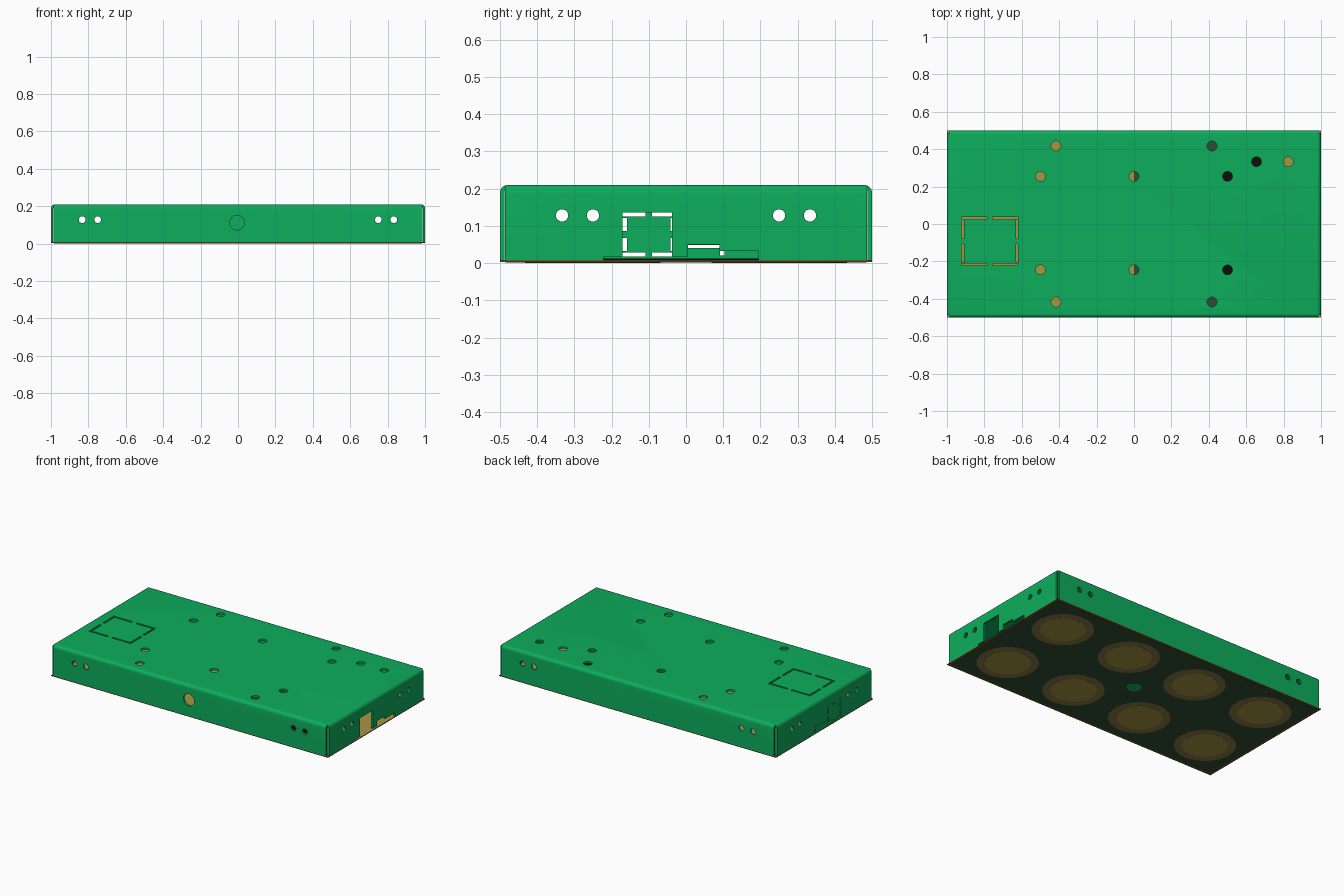
import bpy, bmesh, math
from mathutils import Matrix, Vector

if "Cube" in bpy.data.objects:
    bpy.data.objects.remove(bpy.data.objects["Cube"])


def material(name, rgb):
    m = bpy.data.materials.new(name)
    m.diffuse_color = (*rgb, 1)
    m.use_nodes = True
    m.node_tree.nodes["Principled BSDF"].inputs["Base Color"].default_value = m.diffuse_color
    return m


GREEN = material("green_paint", (0.004, 0.42, 0.107))
TAN = material("tan_board", (0.38, 0.30, 0.055))
RING = material("dull_tan", (0.24, 0.195, 0.055))
MASK = material("dark_green_mask", (0.030, 0.075, 0.035))
BROWN = material("brown_edge", (0.16, 0.09, 0.02))
BLACK = material("black", (0.004, 0.004, 0.004))


def add_box(bm, x, y, z):
    """Box given as (low, high) ranges."""
    c = [(a + b) / 2 for a, b in (x, y, z)]
    s = [b - a for a, b in (x, y, z)]
    bmesh.ops.create_cube(bm, size=1, matrix=Matrix.Translation(c) @ Matrix.Diagonal((*s, 1)))


def add_cyl(bm, centre, r, depth, axis='Z', sides=24):
    rot = {'X': Matrix.Rotation(math.pi / 2, 4, 'Y'),
           'Y': Matrix.Rotation(math.pi / 2, 4, 'X'),
           'Z': Matrix.Identity(4)}[axis]
    bmesh.ops.create_cone(bm, cap_ends=True, segments=sides, radius1=r, radius2=r,
                          depth=depth, matrix=Matrix.Translation(centre) @ rot)


def finish(bm, name, *mats):
    bmesh.ops.recalc_face_normals(bm, faces=bm.faces)
    me = bpy.data.meshes.new(name)
    bm.to_mesh(me)
    bm.free()
    for m in mats:
        me.materials.append(m)
    ob = bpy.data.objects.new(name, me)
    bpy.context.collection.objects.link(ob)
    return ob


def cut(ob, bm):
    """Subtract a cutter mesh from an object and discard the cutter."""
    cutter = finish(bm, "cutter")
    cutter.hide_render = True
    mod = ob.modifiers.new("cut", 'BOOLEAN')
    mod.operation, mod.solver, mod.object = 'DIFFERENCE', 'EXACT', cutter
    bpy.context.view_layer.objects.active = ob
    for m in [m.name for m in ob.modifiers]:
        bpy.ops.object.modifier_apply(modifier=m)
    bpy.data.objects.remove(cutter)


def slits(u, v, w=0.012, gap=0.03):
    """Rectangles of a knockout outline, each side broken in the middle."""
    um, vm = sum(u) / 2, sum(v) / 2
    out = []
    for a, b in ((u[0], um - gap / 2), (um + gap / 2, u[1])):
        out += [((a, b), (v[0], v[0] + w)), ((a, b), (v[1] - w, v[1]))]
    for a, b in ((v[0] + w + .004, vm - gap / 2), (vm + gap / 2, v[1] - w - .004)):
        out += [((u[0], u[0] + w), (a, b)), ((u[1] - w, u[1]), (a, b))]
    return out


# Folded sheet-metal cover: open box with rounded top edges
bm = bmesh.new()
add_box(bm, (-1, 1), (-.5, .5), (.008, .21))
bmesh.ops.delete(bm, geom=[f for f in bm.faces if f.normal.z < -.5], context='FACES')
top = [e for e in bm.edges if all(v.co.z > .2 for v in e.verts)]
bmesh.ops.bevel(bm, geom=top, offset=.022, segments=5, profile=.5, affect='EDGES')
cover = finish(bm, "cover", GREEN)
sol = cover.modifiers.new("thickness", 'SOLIDIFY')
sol.thickness, sol.offset, sol.use_even_offset = .012, -1, True

cb = bmesh.new()
# Top holes
for x, y in [(-.417, .417), (-.417, -.417), (.417, .417), (.417, -.417), (-.5, .255), (-.5, -.245),
             (0, .255), (0, -.245), (.5, .255), (.5, -.245), (.655, .333), (.825, .333)]:
    add_cyl(cb, (x, y, .2), .026, .1)
# Paired holes through opposite walls
for s in (-1, 1):
    for x in (-.833, -.75, .75, .833):
        add_cyl(cb, (x, s * .5, .128), .018, .1, 'Y')
    for y in (-.333, -.25, .25, .333):
        add_cyl(cb, (s, y, .128), .0165, .1, 'X')
    # Corner reliefs
    for t in (-1, 1):
        add_box(cb, sorted((s * .986, s * 1.1)), sorted((t * .486, t * .6)), (-.1, .3))
# Front round opening
add_cyl(cb, (-.005, -.5, .112), .039, .1, 'Y', 32)
# Knockout outlines in the top and the left wall
for u, v in slits((-.922, -.62), (-.222, .037)):
    add_box(cb, u, v, (.15, .25))
for u, v in slits((-.17, -.03), (.018, .136), .011, .018):
    add_box(cb, (-1.05, -.95), u, v)
for u, v in (((.0, .09), (.04, .049)), ((.092, .104), (.02, .033))):
    add_box(cb, (-1.05, -.95), u, v)
# Stepped connector opening in the right wall
outline = [(-.222, -.02), (-.222, .018), (-.17, .018), (-.17, .136), (-.037, .136), (-.037, .018),
           (.005, .018), (.005, .05), (.09, .05), (.09, .032), (.195, .032), (.195, -.02)]
face = cb.faces.new([cb.verts.new((.95, y, z)) for y, z in outline])
ext = bmesh.ops.extrude_face_region(cb, geom=[face], use_keep_orig=True)
bmesh.ops.translate(cb, vec=(.1, 0, 0), verts=[g for g in ext['geom'] if isinstance(g, bmesh.types.BMVert)])
cut(cover, cb)
cover.select_set(True)
bpy.ops.object.shade_smooth_by_angle(angle=math.radians(35))

# Bottom board: tan top, brown edge and underside
bm = bmesh.new()
add_box(bm, (-1, 1), (-.5, .5), (.0025, .008))
board = finish(bm, "bottom_board", TAN, BROWN)
for p in board.data.polygons:
    p.material_index = 0 if p.normal.z > .5 else 1

# Dark coating on the underside and inside
bm = bmesh.new()
add_box(bm, (-.985, .985), (-.485, .485), (.0015, .003))
under = finish(bm, "underside_coating", MASK)
bm = bmesh.new()
add_box(bm, (0, .76), (-.48, .48), (.0078, .0095))
inside = finish(bm, "inside_coating", MASK)
bm = bmesh.new()
add_box(bm, (.46, .70), (-.3, .38), (.009, .012))
finish(bm, "inside_black_patch", BLACK)

# Central hole through the board
for ob in (board, under, inside):
    cb = bmesh.new()
    add_cyl(cb, (0, 0, 0), .048, .1, 'Z', 32)
    cut(ob, cb)

# Eight round pads with outer rings on the underside
rings, discs = bmesh.new(), bmesh.new()
for x in (-.75, -.25, .25, .75):
    for y in (-.25, .25):
        add_cyl(rings, (x, y, .0014), .182, .0012, 'Z', 48)
        add_cyl(discs, (x, y, .0007), .135, .0014, 'Z', 48)
finish(rings, "pad_rings", RING)
finish(discs, "pads", TAN)
